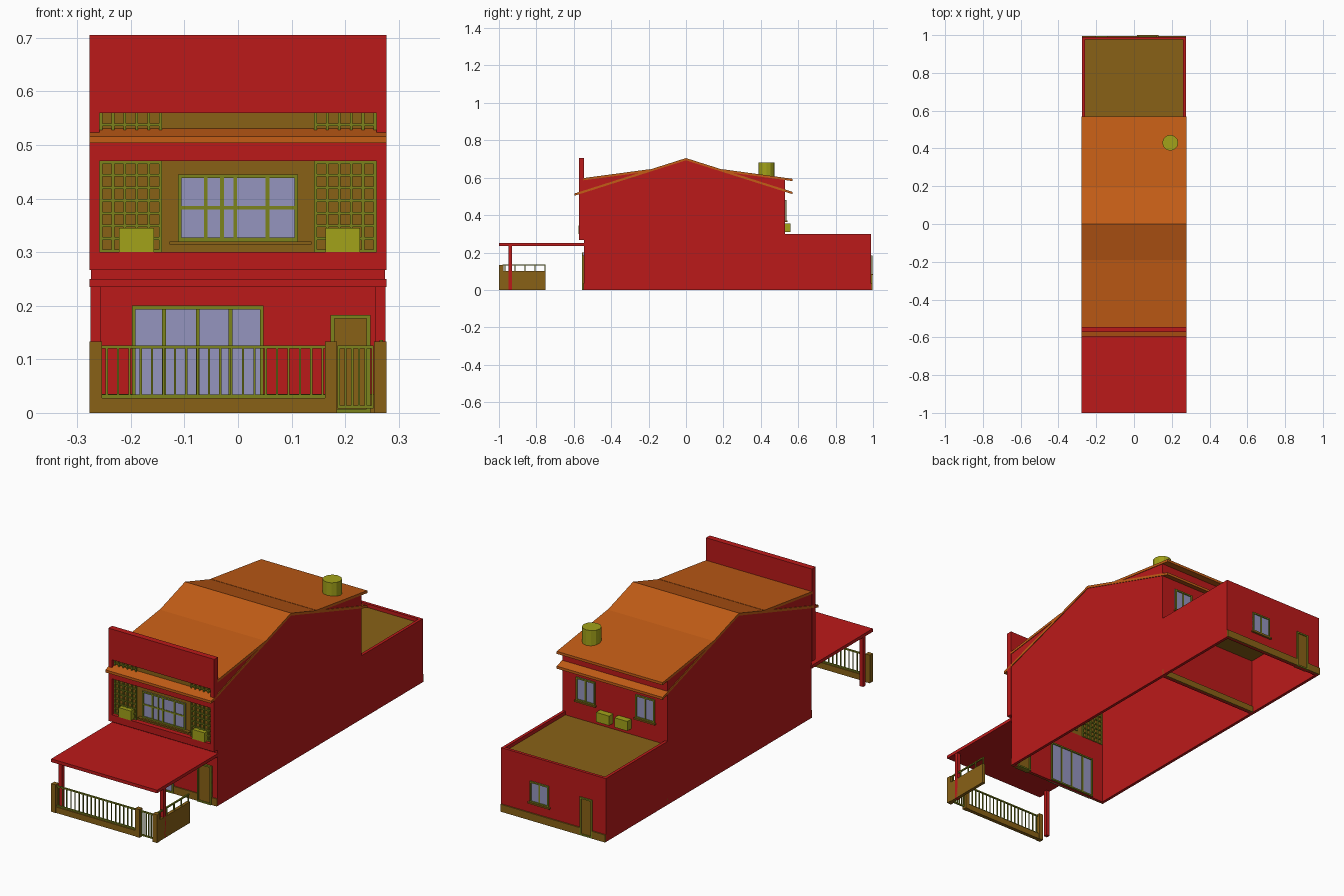
import bpy, bmesh, math

if "Cube" in bpy.data.objects:
    bpy.data.objects.remove(bpy.data.objects["Cube"])

def mat(name, r, g, b):
    m = bpy.data.materials.new(name)
    m.diffuse_color = (r, g, b, 1)
    m.use_nodes = True
    m.node_tree.nodes["Principled BSDF"].inputs["Base Color"].default_value = m.diffuse_color
    return m

RED = mat("red_wall", 0.5, 0.01, 0.01)
ORANGE = mat("orange_roof", 0.55, 0.11, 0.008)
BROWN = mat("brown_plaster", 0.25, 0.12, 0.008)
GREEN = mat("olive_metal", 0.2, 0.23, 0.012)
YELLOW = mat("yellow_unit", 0.36, 0.36, 0.01)
GLASS = mat("glass", 0.3, 0.3, 0.52)

def finish(name, bm, m):
    bmesh.ops.recalc_face_normals(bm, faces=bm.faces)
    me = bpy.data.meshes.new(name)
    bm.to_mesh(me)
    bm.free()
    me.materials.append(m)
    ob = bpy.data.objects.new(name, me)
    bpy.context.collection.objects.link(ob)
    return ob

def boxes(name, m, *spans):
    """One object from boxes given as (x0, x1, y0, y1, z0, z1)."""
    bm = bmesh.new()
    for x0, x1, y0, y1, z0, z1 in spans:
        vs = bmesh.ops.create_cube(bm, size=1)["verts"]
        for v in vs:
            v.co = ((x0 + x1) / 2 + v.co.x * (x1 - x0),
                    (y0 + y1) / 2 + v.co.y * (y1 - y0),
                    (z0 + z1) / 2 + v.co.z * (z1 - z0))
    return finish(name, bm, m)

def extrude_x(name, m, profile, x0, x1):
    """Extrude a (y, z) outline along x."""
    bm = bmesh.new()
    f = bm.faces.new([bm.verts.new((x0, y, z)) for y, z in profile])
    ext = bmesh.ops.extrude_face_region(bm, geom=[f])["geom"]
    for v in ext:
        if isinstance(v, bmesh.types.BMVert):
            v.co.x = x1
    return finish(name, bm, m)

def sheet(name, m, line, t=0.012, w=0.277):
    """Roof sheet of thickness t below a (y, z) line."""
    extrude_x(name, m, line + [(y, z - t) for y, z in reversed(line)], -w, w)

def opening(name, x0, x1, z0, z1, y0, y1, mullions=(), rails=(), fill=GLASS, t=0.007):
    """Pane in a frame with mullions; the frame spans y0..y1."""
    d = (y1 - y0) * 0.2
    boxes(name + "_pane", fill, (x0, x1, y0 + d, y1 - d, z0, z1))
    bars = [(x0, x0 + t, y0, y1, z0, z1), (x1 - t, x1, y0, y1, z0, z1),
            (x0 + t, x1 - t, y0, y1, z1 - t, z1), (x0 + t, x1 - t, y0, y1, z0, z0 + t)]
    e = d / 2
    bars += [(x - t / 2, x + t / 2, y0 + e, y1 - e, z0 + t, z1 - t) for x in mullions]
    bars += [(x0 + t, x1 - t, y0 + e, y1 - e, z - t / 2, z + t / 2) for z in rails]
    boxes(name + "_frame", GREEN, *bars)

W = 0.274

# Side walls, covering the main house and the rear extension
side = [(-0.545, 0), (0.99, 0), (0.99, 0.3), (0.53, 0.3), (0.53, 0.588), (0.19, 0.635),
        (0, 0.695), (-0.19, 0.635), (-0.545, 0.588)]
extrude_x("right_side_wall", RED, side, W - 0.014, W)
extrude_x("left_side_wall", RED, side, -W, -W + 0.014)

# Cross walls and rear deck
boxes("front_lower_wall", RED, (-W, W, -0.545, -0.535, 0, 0.3))
boxes("main_back_wall", RED, (-W, W, 0.516, 0.53, 0, 0.588))
boxes("extension_back_wall", RED, (-W, W, 0.976, 0.99, 0, 0.3))
boxes("rear_deck", BROWN, (-W + 0.012, W - 0.012, 0.528, 0.978, 0.272, 0.283))
boxes("base_strips", BROWN, (-W, -0.198, -0.55, -0.544, 0, 0.035),
      (0.048, 0.173, -0.55, -0.544, 0, 0.035), (0.247, W, -0.55, -0.544, 0, 0.035),
      (-W, W, 0.529, 0.537, 0, 0.03),
      (-W, -0.205, 0.989, 0.996, 0, 0.035), (-0.14, W, 0.989, 0.996, 0, 0.035))

# Roofs: a gable with low eaves and two flatter raised sheets
sheet("gable_roof", ORANGE, [(-0.595, 0.516), (0, 0.705), (0.57, 0.524)])
sheet("front_raised_roof", ORANGE, [(-0.19, 0.646), (-0.548, 0.598)])
sheet("back_raised_roof", ORANGE, [(0.19, 0.646), (0.57, 0.594)])

# Front facade: bands, side strips and parapet
F0, F1 = -0.573, -0.545
boxes("front_facade", RED, (-0.277, 0.277, F0, F1, 0.267, 0.30),
      (-0.277, -0.258, F0, F1, 0.30, 0.56), (0.258, 0.277, F0, F1, 0.30, 0.56),
      (-0.258, 0.258, F0, F1, 0.47, 0.505), (-0.277, 0.277, F0, F1, 0.56, 0.705))
boxes("front_upper_wall", BROWN, (-0.262, 0.262, -0.55, -0.538, 0.298, 0.59))

# Lattice screens either side of the upper window
for label, x0 in (("left", -0.258), ("right", 0.142)):
    w, t = 0.116, 0.005
    bars = [(x0 + i * (w - t) / 5, x0 + i * (w - t) / 5 + t, -0.558, -0.532, 0.30, 0.56)
            for i in range(6)]
    bars += [(x0, x0 + w, -0.557, -0.533, z - t / 2, z + t / 2)
             for z in [0.302 + 0.0236 * i for i in range(11)]]
    boxes(label + "_lattice", GREEN, *bars)

# Front windows and door
opening("upper_window", -0.112, 0.112, 0.32, 0.445, -0.557, -0.533,
        (-0.06, -0.03, -0.005, 0.055), (0.383,))
boxes("upper_window_sill", BROWN, (-0.128, 0.137, -0.566, -0.549, 0.314, 0.32))
opening("patio_door", -0.198, 0.048, 0.002, 0.2, -0.555, -0.527, (-0.138, -0.075, -0.014))
opening("front_door", 0.173, 0.247, 0, 0.183, -0.555, -0.527, fill=BROWN)

# Rear windows and door
opening("extension_window", 0.022, 0.122, 0.085, 0.185, 0.972, 0.996, (0.072,))
boxes("extension_window_sill", BROWN, (0.015, 0.129, 0.988, 1.0, 0.079, 0.086))
opening("extension_door", -0.205, -0.14, 0, 0.18, 0.972, 0.996, fill=BROWN)
for label, x in (("left", -0.16), ("right", 0.152)):
    opening(label + "_back_window", x - 0.05, x + 0.05, 0.37, 0.48, 0.511, 0.537, (x,))
    boxes(label + "_back_window_sill", BROWN, (x - 0.055, x + 0.055, 0.528, 0.542, 0.364, 0.371))

# Air conditioner units
boxes("front_air_units", YELLOW, (-0.222, -0.157, -0.575, -0.545, 0.30, 0.345),
      (0.163, 0.228, -0.575, -0.545, 0.30, 0.345))
boxes("back_air_units", YELLOW, (0.01, 0.078, 0.529, 0.56, 0.31, 0.355),
      (-0.085, -0.017, 0.529, 0.56, 0.31, 0.355))

# Water tank on the roof
bm = bmesh.new()
bmesh.ops.create_cone(bm, cap_ends=True, segments=12, radius1=0.042, radius2=0.042, depth=0.075)
bmesh.ops.translate(bm, vec=(0.192, 0.43, 0.643), verts=bm.verts)
finish("water_tank", bm, YELLOW)

# Porch canopy with posts
boxes("porch_canopy", RED, (-0.277, 0.277, -1.0, -0.544, 0.235, 0.25))
boxes("porch_posts", RED, (-0.275, -0.257, -0.948, -0.93, 0, 0.236),
      (0.257, 0.275, -0.948, -0.93, 0, 0.236))

# Front fence, gate and side panel
boxes("fence_pillars", BROWN, *[(a, b, -1.0, -0.977, 0, 0.133)
      for a, b in ((-0.277, -0.254), (0.162, 0.185), (0.254, 0.277))])
boxes("fence_base", BROWN, (-0.255, 0.163, -0.998, -0.98, 0, 0.028))
rail = [(-0.255, 0.163, -0.992, -0.985, z, z + 0.006) for z in (0.028, 0.12)]
bars = [(x - 0.002, x + 0.002, -0.991, -0.986, 0.028, 0.124)
        for x in [-0.245 + 0.0212 * i for i in range(20)]]
boxes("fence_railing", GREEN, *rail, *bars)
boxes("gate", GREEN, *[(0.186, 0.253, -0.992, -0.985, z, z + 0.006) for z in (0.008, 0.12)],
      *[(x - 0.002, x + 0.002, -0.991, -0.986, 0.008, 0.124)
        for x in [0.188 + 0.0126 * i for i in range(6)]])
boxes("side_panel", BROWN, (0.26, 0.275, -0.98, -0.75, 0, 0.1))
boxes("side_railing", GREEN, (0.264, 0.271, -0.98, -0.75, 0.13, 0.136),
      *[(0.265, 0.27, y, y + 0.005, 0.1, 0.131)
        for y in [-0.97 + 0.0537 * i for i in range(5)]])
